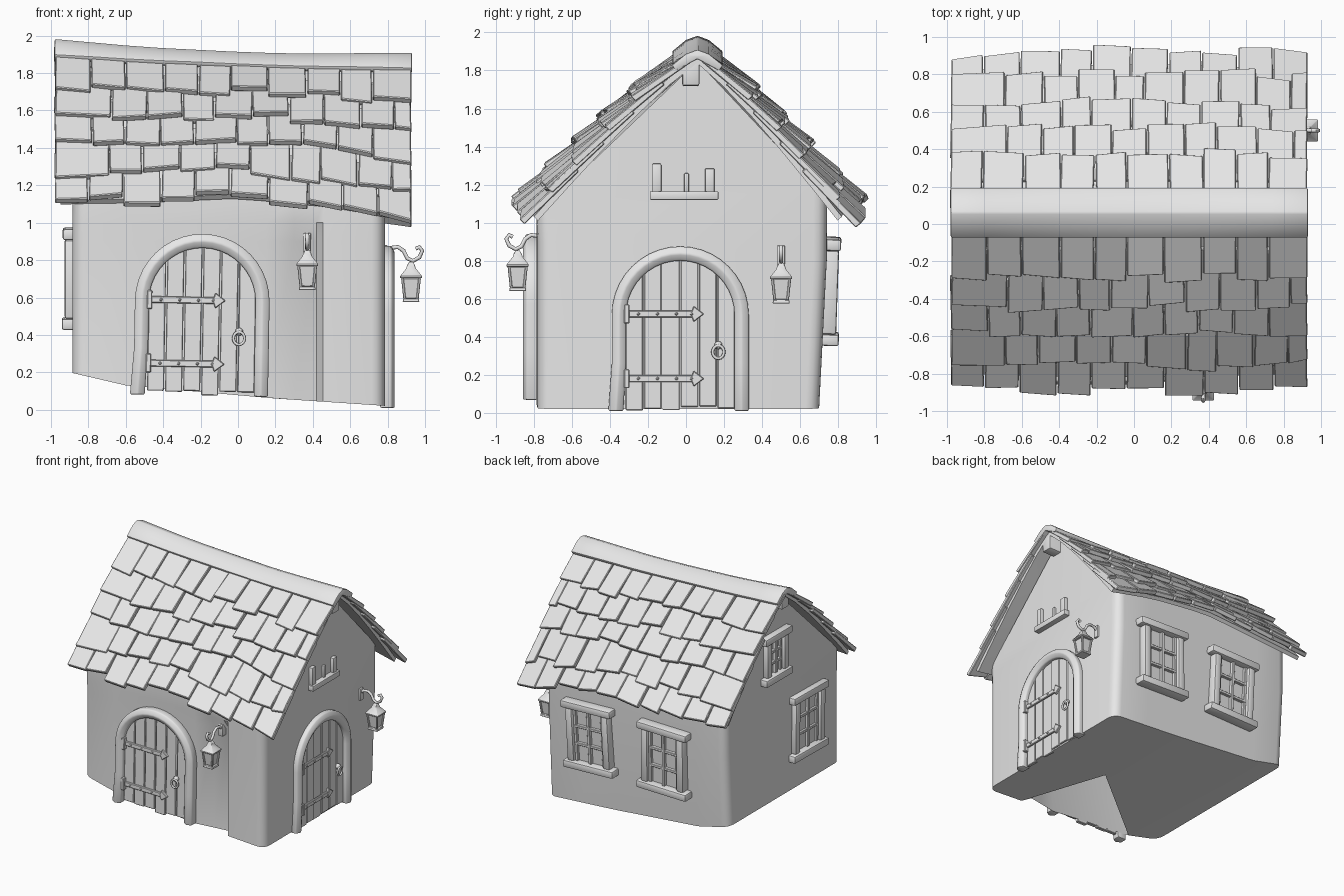
import bpy, bmesh, math, random
from mathutils import Matrix, Vector

if "Cube" in bpy.data.objects:
    bpy.data.objects.remove(bpy.data.objects["Cube"])

random.seed(4)
grey = bpy.data.materials.new("plain grey")
grey.diffuse_color = (0.8, 0.8, 0.8, 1)
grey.use_nodes = True
grey.node_tree.nodes["Principled BSDF"].inputs["Base Color"].default_value = grey.diffuse_color


def finish(name, me, mat, angle=35):
    me.materials.clear()
    me.materials.append(grey)
    me.shade_smooth()
    me.set_sharp_from_angle(angle=math.radians(angle))
    ob = bpy.data.objects.new(name, me)
    ob.matrix_world = mat
    bpy.context.collection.objects.link(ob)


def applied(ob):
    bpy.context.collection.objects.link(ob)
    dg = bpy.context.evaluated_depsgraph_get()
    me = bpy.data.meshes.new_from_object(ob.evaluated_get(dg))
    bpy.data.objects.remove(ob)
    return me


def make(name, bm, bevel=0.0, mat=Matrix(), limit=40, segs=2):
    bmesh.ops.recalc_face_normals(bm, faces=bm.faces)
    me = bpy.data.meshes.new(name)
    bm.to_mesh(me)
    bm.free()
    if bevel:
        ob = bpy.data.objects.new(name, me)
        b = ob.modifiers.new("round", 'BEVEL')
        b.width, b.segments, b.use_clamp_overlap = bevel, segs, False
        b.limit_method, b.angle_limit = 'ANGLE', math.radians(limit)
        me = applied(ob)
    finish(name, me, mat)


def tube(name, pts, r, mat, cyclic=False):
    cu = bpy.data.curves.new(name, 'CURVE')
    cu.dimensions, cu.bevel_depth, cu.bevel_resolution, cu.use_fill_caps = '3D', r, 2, True
    sp = cu.splines.new('POLY')
    sp.points.add(len(pts) - 1)
    for p, c in zip(sp.points, pts):
        p.co = (*c, 1)
    sp.use_cyclic_u = cyclic
    finish(name, applied(bpy.data.objects.new(name, cu)), mat, 60)


def loft(bm, rings, cap=True):
    """Skin a list of closed rings of points."""
    vs = [[bm.verts.new(p) for p in r] for r in rings]
    n = len(vs[0])
    for a, b in zip(vs, vs[1:]):
        for i in range(n):
            bm.faces.new((a[i], a[(i + 1) % n], b[(i + 1) % n], b[i]))
    if cap:
        bm.faces.new(vs[0])
        bm.faces.new(vs[-1])
    return vs


def box(bm, x0, x1, y0, y1, z0, z1):
    loft(bm, [[(x0, y0, z), (x1, y0, z), (x1, y1, z), (x0, y1, z)] for z in (z0, z1)])


def prism4(bm, y, levels):
    """Square stack; levels are (z, half width)."""
    loft(bm, [[(-h, y - h, z), (h, y - h, z), (h, y + h, z), (-h, y + h, z)] for z, h in levels])


def wall(x, y, z, quarter, tilt=0, lean=0):
    """Place a part built for the front wall on any wall."""
    return (Matrix.Translation((x, y, z)) @ Matrix.Rotation(math.radians(90 * quarter), 4, 'Z')
            @ Matrix.Rotation(math.radians(tilt), 4, 'Y') @ Matrix.Rotation(math.radians(lean), 4, 'X'))


def interp(x, table):
    for (a, u), (b, v) in zip(table, table[1:]):
        if x <= b:
            break
    return u + (v - u) * (x - a) / (b - a)


# crooked outline of the house
RIDGE_Y = 0.06
def ridge(x): return interp(x, [(-1, 1.985), (-.5, 1.94), (0, 1.915), (.3, 1.905), (.93, 1.91)])
def eave(x): return interp(x, [(-1, 1.08), (-.5, 1.095), (0, 1.12), (.5, 1.07), (.93, .985)])
def base(x): return interp(x, [(-.9, .2), (-.6, .13), (.2, .06), (.8, .02)])
def eave_y(x, side): return side * (.88 + .015 * side - (.035 + .01 * side) * x * x)


def roof_pt(x, t, h, side):
    """Point on a gently bulging roof slope: t runs ridge to eave, h is height above it."""
    ye = eave_y(x, side)
    a, b = Vector((x, RIDGE_Y, ridge(x) - .032)), Vector((x, ye, eave(x) - .012))
    n = Vector((0, side * (a.z - b.z), abs(ye - RIDGE_Y))).normalized()
    p = a.lerp(b, t) + n * h
    p.z += .045 * math.sin(math.pi * min(max(t, 0), 1) ** .75)
    return p


def under_roof(x, y):
    side = 1 if y > RIDGE_Y else -1
    t = (y - RIDGE_Y) / (eave_y(x, side) - RIDGE_Y)
    return roof_pt(x, t, 0, side).z - .03


# plaster body with a fold in the front wall and an open notch in the floor
bm = bmesh.new()
rings = []
for x, f in [(-.885, -.775), (-.6, -.78), (.15, -.78), (.3, -.74), (.42, -.71), (.455, -.785), (.785, -.78)]:
    rings.append([(x, f, base(x)), (x, f, .9), (x, -.785, 1.0), (x, -.785, under_roof(x, -.785)),
                  (x, RIDGE_Y, ridge(x) - .06), (x, .74, under_roof(x, .74)), (x, .74, .8), (x, .70, base(x))])
vs = loft(bm, rings)
bmesh.ops.delete(bm, geom=[f for f in bm.faces if len(f.verts) == 4 and all(
    v.co.z < base(v.co.x) + .001 for v in f.verts)], context='FACES_ONLY')
front = [r[0] for r in vs]
floor = bm.faces.new(front[:2] + [bm.verts.new((.2, -.1, base(.2)))] + front[5:] + [r[7] for r in vs[::-1]])
bmesh.ops.recalc_face_normals(bm, faces=bm.faces)
corners = [e for e in bm.edges if all(v.co.x in (vs[0][0].co.x, vs[-1][0].co.x) for v in e.verts)
           and abs(e.verts[0].co.x - e.verts[1].co.x) < .01 and abs(e.verts[0].co.y - e.verts[1].co.y) < .1]
bmesh.ops.bevel(bm, geom=corners, offset=.07, segments=4, profile=.5, affect='EDGES', clamp_overlap=False)
bmesh.ops.triangulate(bm, faces=[f for f in bm.faces if len(f.verts) > 4])
make("house_walls", bm)

# roof deck and shingles
xs = [-.95 + i * .1525 for i in range(12)] + [.89]
for side, label in ((-1, "front"), (1, "back")):
    bm = bmesh.new()
    ts = [i * .19 for i in range(6)]
    loft(bm, [[roof_pt(x, t, 0, side) for t in ts] + [roof_pt(x, t, -.03, side) for t in ts[::-1]] for x in xs])
    make(label + "_roof_deck", bm)
    bm = bmesh.new()
    for row, tail in enumerate((1, .85, .675, .5, .335)):
        odd = row % 2
        edges = [-.98] + [-.98 + i * .191 - .095 * odd + random.uniform(-.02, .02)
                          for i in range(1 + odd, 10 + odd)] + [.93]
        for x0, x1 in zip(edges, edges[1:]):
            d, skew, lift = random.uniform(-.03, .03), random.uniform(-.01, .01), random.uniform(0, .02)
            tw = random.uniform(-.008, .008)
            head = max(tail - .3, .02)
            x0, x1 = x0 + .003, x1 - .003
            loft(bm, [[roof_pt(x0 + tw, head, a, side), roof_pt(x1 + tw, head, a, side),
                       roof_pt(x1, tail + d + skew, b + lift, side), roof_pt(x0, tail + d - skew, b + lift, side)]
                      for a, b in ((-.012, .015), (.018, .052))])
    make(label + "_shingles", bm, .005, segs=1)

# ridge cap and ridge beam
bm = bmesh.new()
cap = [(-.135, -.085), (-.06, -.022), (0, 0), (.06, -.022), (.135, -.085), (.115, -.115), (0, -.05), (-.115, -.115)]
loft(bm, [[(x, RIDGE_Y + y, ridge(x) + z + .02 * (z < -.05) * (1 - x * x)) for y, z in cap]
          for x in [-.98 + i * .191 for i in range(11)]])
make("ridge_cap", bm, .008)
bm = bmesh.new()
loft(bm, [[(x, y, ridge(x) + z) for y, z in ((-.02, -.19), (.07, -.19), (.07, -.06), (-.02, -.06))]
          for x in (-.94, -.3, .3, .89)])
make("ridge_beam", bm, .01)


def door(label, mat):
    spring = .505
    # arched frame
    bm = bmesh.new()
    path = [(-1.05, 0), (-1, .25)] + [(-math.cos(a), spring + math.sin(a) * .36)
                                      for a in [math.pi * i / 20 for i in range(21)]] + [(1, .25), (1, 0)]
    rings = []
    for c, z in path:
        k = max(0, z - spring) * .285 / .36
        zi = spring + k if z > spring else z
        rings.append([(c * .285, .015, zi), (c * .285, -.045, zi), (c * .322, -.065, (z + zi) / 2),
                      (c * .36, -.045, z), (c * .36, .015, z)])
    loft(bm, rings)
    make(label + "_frame", bm, .008, mat, 50)
    # planks cut to the arch
    bm = bmesh.new()
    w = .58 / 6
    for i in range(6):
        u0, u1, face = -.29 + i * w + .003, -.29 + (i + 1) * w - .003, random.uniform(-.025, -.012)
        low = random.uniform(0, .025)
        top = [(u, spring + math.sqrt(max(0, .3 ** 2 - u * u))) for u in (u1, (u0 + u1) / 2, u0)]
        loft(bm, [[(u, y, z) for u, z in [(u0, low), (u1, low)] + top] for y in (face, .008)])
    make(label + "_planks", bm, .004, mat, segs=1)
    # strap hinges with arrow tips, knuckles and rivets
    bm = bmesh.new()
    for z in (.17, .51):
        box(bm, -.28, .08, -.038, -.02, z - .018, z + .018)
        box(bm, -.295, -.268, -.055, -.02, z - .05, z + .05)
        loft(bm, [[(.07, y, z - .042), (.125, y, z), (.07, y, z + .042), (.055, y, z)] for y in (-.042, -.02)])
        for u in (-.22, -.12, -.02, .06):
            bmesh.ops.create_icosphere(bm, subdivisions=1, radius=.009, matrix=Matrix.Translation((u, -.038, z)))
    make(label + "_hinges", bm, .004, mat, 60, 1)
    # ring handle
    bm = bmesh.new()
    bmesh.ops.create_icosphere(bm, subdivisions=2, radius=.022, matrix=Matrix.Translation((.2, -.032, .345)))
    make(label + "_handle_knob", bm, 0, mat)
    tube(label + "_handle_ring", [(.2 + .03 * math.cos(a), -.05, .31 + .034 * math.sin(a))
                                  for a in [math.tau * i / 16 for i in range(16)]], .008, mat, True)


door("front_door", wall(-.2, -.795, .075, 0, 1))
door("side_door", wall(.775, -.03, .01, 1))


def window(label, w, h, mat):
    bm = bmesh.new()
    a, b, p = w / 2, h / 2, .06
    box(bm, -a - .035, a + .035, -.065, .03, b - p, b)
    box(bm, -a - .035, a + .035, -.07, .03, -b, -b + p)
    for s in (-1, 1):
        c = s * (a - p / 2)
        box(bm, c - p / 2, c + p / 2, -.055, .03, -b + p, b - p)
    make(label + "_frame", bm, .012, mat)
    bm = bmesh.new()
    box(bm, -.012, .012, -.035, .02, -b + p, b - p)
    for k in (-1, 1):
        z = k * (b - p) / 3
        box(bm, -a + p, a - p, -.032, .02, z - .011, z + .011)
        u = k * (a - p - .01)
        box(bm, u - .012, u + .012, -.03, .02, -b + p, b - p)
    make(label + "_bars", bm, .003, mat, segs=1)
    bm = bmesh.new()
    box(bm, -a + p / 2, a - p / 2, -.008, .02, -b + p / 2, b - p / 2)
    make(label + "_pane", bm, 0, mat)


window("back_window_a", .39, .56, wall(.36, .742, .64, 2, -2, 2))
window("back_window_b", .39, .56, wall(-.33, .742, .64, 2, 1, 2))
window("side_window", .39, .54, wall(-.872, -.33, .70, 3, 1))
window("gable_window", .28, .40, wall(-.875, .1, 1.41, 3))

# broken vent on the right gable
bm = bmesh.new()
box(bm, -.19, .17, -.05, .03, 1.12, 1.165)
for u0, u1, top, out in ((-.18, -.13, 1.31, .035), (-.01, .015, 1.26, .025), (.1, .15, 1.285, .035)):
    box(bm, u0, u1, -out, .03, 1.16, top)
make("gable_vent", bm, .006, wall(.78, 0, 0, 1))


def lantern(label, mat):
    hook = [(0, -.01), (.03, .015), (.07, .02), (.1, 0), (.12, -.04), (.15, -.055), (.185, -.035), (.2, 0), (.185, .02), (.165, .01)]
    tube(label + "_hook", [(0, -w, z) for w, z in hook], .011, mat)
    bm = bmesh.new()
    box(bm, -.02, .02, -.015, .09, -.07, .03)
    make(label + "_bracket", bm, .005, mat)
    bm = bmesh.new()
    y = -.14
    prism4(bm, y, [(-.06, .01), (-.075, .02), (-.095, .026), (-.135, .058), (-.147, .058)])
    prism4(bm, y, [(-.147, .043), (-.255, .03)])
    prism4(bm, y, [(-.255, .042), (-.275, .045)])
    for sx in (-1, 1):
        for sy in (-1, 1):
            loft(bm, [[(sx * h + i * .007, y + sy * h + j * .007, z) for i, j in ((-1, -1), (1, -1), (1, 1), (-1, 1))]
                      for z, h in ((-.145, .046), (-.258, .034))])
    make(label + "_lamp", bm, .003, mat, segs=1)


lantern("front_lantern", wall(.37, -.745, .915, 0))
lantern("side_lantern", wall(.785, .5, .85, 1))
